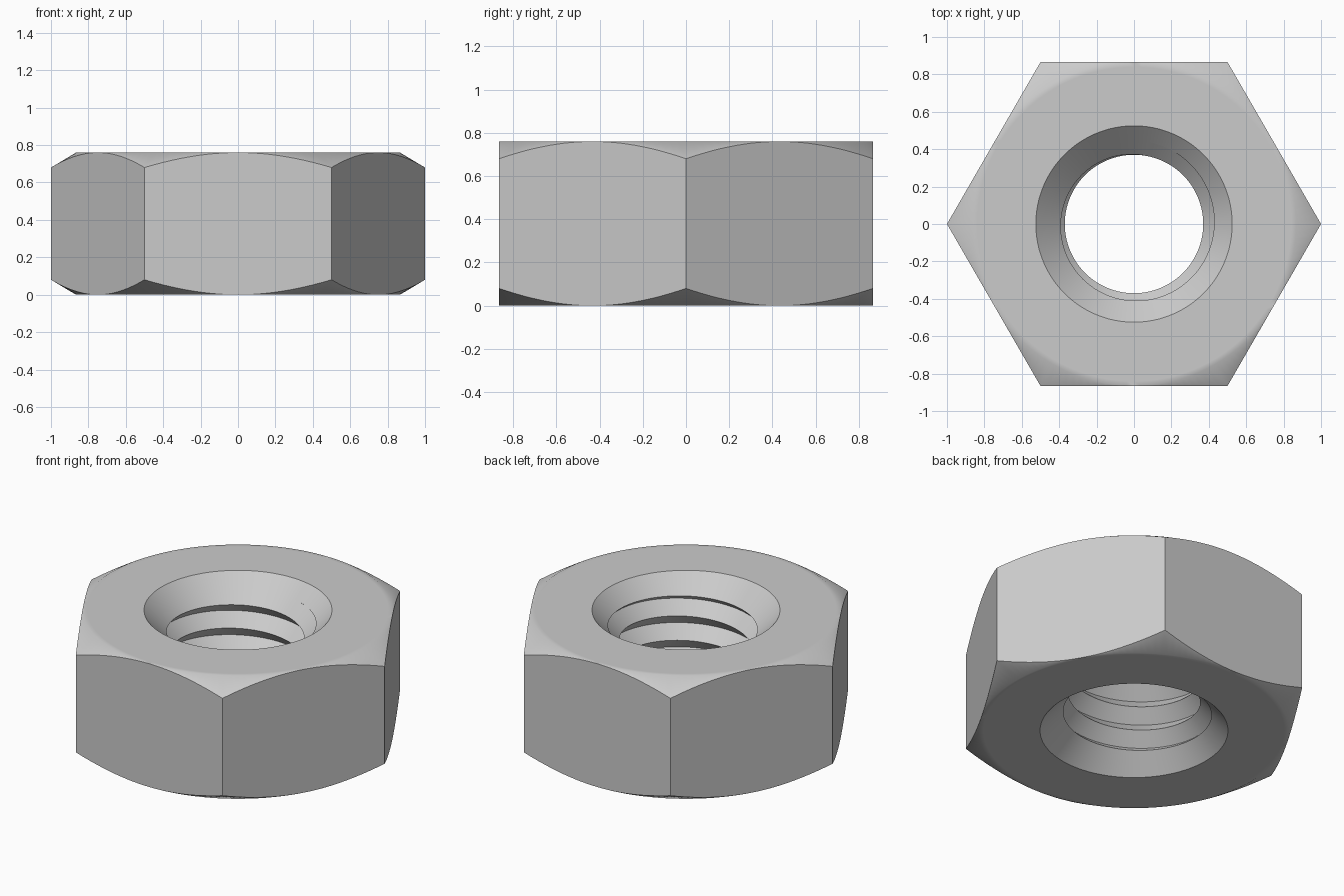
import bpy
import bmesh
from math import cos, sin, pi, radians

cube = bpy.data.objects.get("Cube")
if cube:
    bpy.data.objects.remove(cube, do_unlink=True)

HEIGHT = 0.76
FLAT_R = 0.866          # centre to the middle of a side face
CHAMFER = 0.08 / 0.134  # drop per unit of radius beyond FLAT_R
RIM_R = 0.525           # countersink mouth
CREST_R = 0.37          # smallest thread radius
PITCH = 0.15
DEPTH = PITCH / 2       # 45 degree thread flanks
CREST_CUT = HEIGHT - (RIM_R - CREST_R)  # where the countersink reaches the crests
ROOT_CUT = CREST_CUT + DEPTH            # where it reaches the roots
SEGMENTS = 144


def bore_point(z, crest):
    """Radius and height of one thread row, trimmed by the two countersinks."""
    upper = z > HEIGHT / 2
    if not upper:
        z = HEIGHT - z
    if crest and z > CREST_CUT:
        # the crest is cut back to the lip between flank and countersink
        z = (z + CREST_CUT) / 2 if z < CREST_CUT + PITCH else z - DEPTH
    z = min(z, HEIGHT)
    cone = RIM_R - (HEIGHT - z)
    r = max(CREST_R if crest else CREST_R + DEPTH, cone)
    return r, z if upper else HEIGHT - z


def section(angle):
    """Closed cross-section of the nut at one angle, as (radius, height)."""
    start = 0.61 + PITCH * (angle / (2 * pi) - 0.25)
    points = [bore_point(start + row * DEPTH, row % 2 == 0) for row in range(-14, 9)]
    # hexagon edge with the conical corner chamfer
    side = (angle % (pi / 3)) - pi / 6
    edge = FLAT_R / cos(side)
    drop = (edge - FLAT_R) * CHAMFER
    top = [(0.84, 0), (FLAT_R, 0), (edge, drop)]
    points += [(r, HEIGHT - d) for r, d in top]
    points += [(r, d) for r, d in reversed(top)]
    return points


# Sweep the section around the axis; the helix joins itself after a full turn
bm = bmesh.new()
columns = []
for i in range(SEGMENTS + 1):
    a = 2 * pi * i / SEGMENTS
    columns.append([bm.verts.new((r * cos(a), r * sin(a), z)) for r, z in section(a)])
for left, right in zip(columns, columns[1:]):
    for k in range(len(left)):
        n = (k + 1) % len(left)
        bm.faces.new((left[k], right[k], right[n], left[n]))
bmesh.ops.remove_doubles(bm, verts=bm.verts, dist=0.00002)
bmesh.ops.recalc_face_normals(bm, faces=bm.faces)

mesh = bpy.data.meshes.new("hex_nut")
bm.to_mesh(mesh)
bm.free()
nut = bpy.data.objects.new("hex_nut", mesh)
bpy.context.collection.objects.link(nut)

# Plain grey steel
steel = bpy.data.materials.new("grey_steel")
steel.use_nodes = True
colour = (0.6, 0.6, 0.6, 1)
steel.diffuse_color = colour
steel.node_tree.nodes["Principled BSDF"].inputs["Base Color"].default_value = colour
mesh.materials.append(steel)

# Smooth the cones and thread, keep the hexagon and lips crisp
bpy.ops.object.select_all(action="DESELECT")
nut.select_set(True)
bpy.context.view_layer.objects.active = nut
bpy.ops.object.shade_smooth_by_angle(angle=radians(35))
